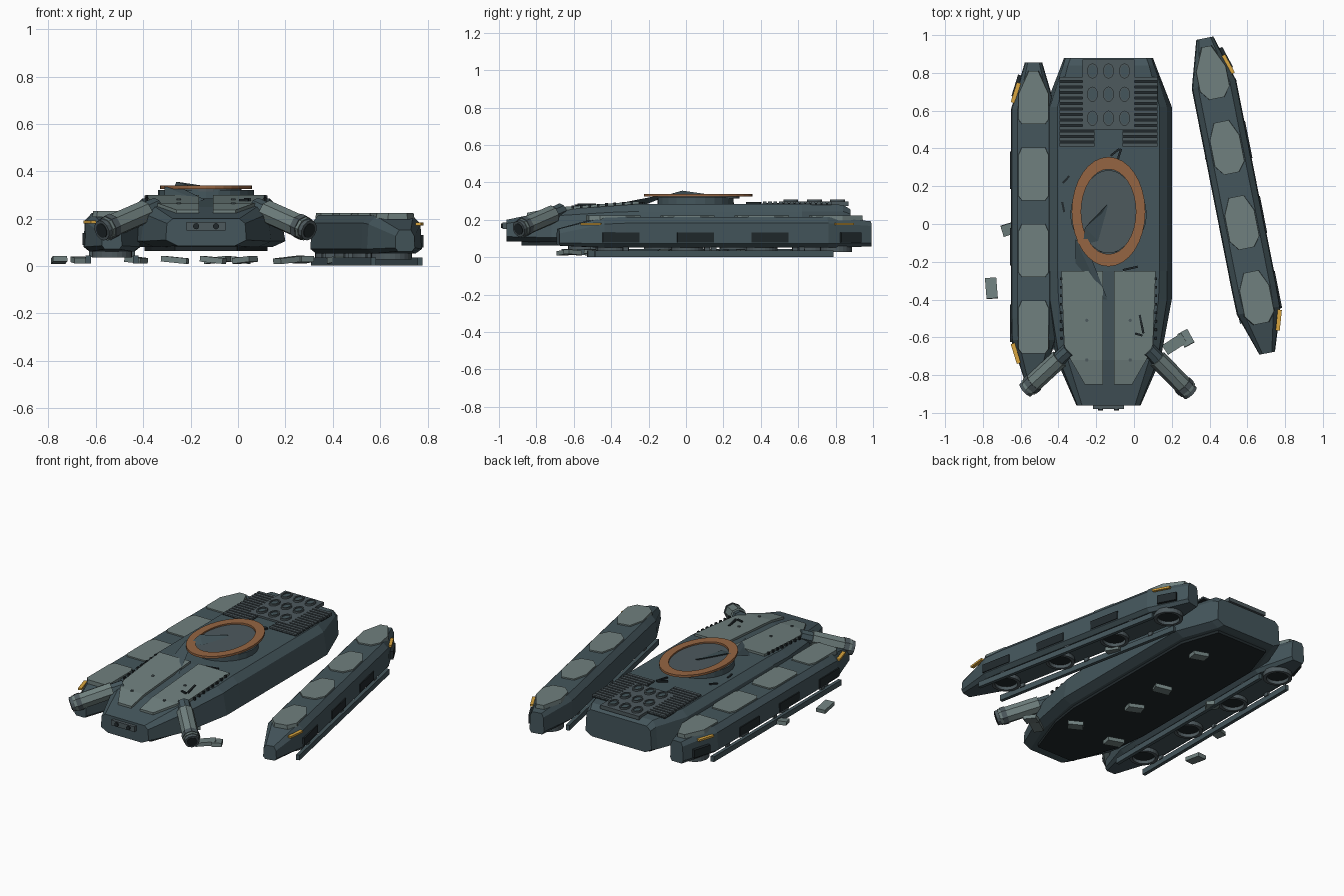
import bpy, bmesh, math
from mathutils import Vector, Matrix

if "Cube" in bpy.data.objects:
    bpy.data.objects.remove(bpy.data.objects["Cube"])


def mat(name, *c):
    m = bpy.data.materials.new(name)
    m.diffuse_color = (*c, 1)
    m.use_nodes = True
    m.node_tree.nodes["Principled BSDF"].inputs["Base Color"].default_value = m.diffuse_color
    return m


HULL = mat("hull_paint", .058, .092, .106)
PLATE = mat("plate_paint", .16, .215, .21)
METAL = mat("dull_metal", .075, .1, .11)
DARK = mat("black", .015, .022, .025)
RUST = mat("scorched_ring", .3, .13, .055)
AMBER = mat("amber", .7, .38, .05)
CX = -.135  # hull centre line


def finish(name, bm, m, M=None):
    bmesh.ops.recalc_face_normals(bm, faces=bm.faces)
    me = bpy.data.meshes.new(name)
    bm.to_mesh(me)
    bm.free()
    me.materials.append(m)
    o = bpy.data.objects.new(name, me)
    bpy.context.collection.objects.link(o)
    if M is not None:
        o.matrix_world = M
    return o


def loft(name, sections, m, M=None):
    bm = bmesh.new()
    rows = [[bm.verts.new(p) for p in s] for s in sections]
    n = len(rows[0])
    for a, b in zip(rows, rows[1:]):
        for i in range(n):
            bm.faces.new((a[i], a[(i + 1) % n], b[(i + 1) % n], b[i]))
    bm.faces.new(rows[0])
    bm.faces.new(rows[-1][::-1])
    return finish(name, bm, m, M)


def box(name, c, size, m, rot=0, tilt=0, M=None):
    bm = bmesh.new()
    bmesh.ops.create_cube(bm, size=1, matrix=Matrix.Diagonal((*size, 1)))
    T = Matrix.Translation(c) @ Matrix.Rotation(rot, 4, 'Z') @ Matrix.Rotation(tilt, 4, 'X')
    return finish(name, bm, m, T if M is None else M @ T)


def cyl(name, a, b, r, m, n=8, sx=1, sy=1, r2=None):
    a, b = Vector(a), Vector(b)
    bm = bmesh.new()
    bmesh.ops.create_cone(bm, cap_ends=True, segments=n, radius1=r, radius2=r if r2 is None else r2,
                          depth=(b - a).length)
    q = (b - a).to_track_quat('Z', 'Y').to_matrix().to_4x4()
    return finish(name, bm, m, Matrix.Translation((a + b) / 2) @ q @ Matrix.Diagonal((sx, sy, 1, 1)))


def ring(name, c, outer, inner, h, m, n=32, M=None):
    bm = bmesh.new()
    rows = []
    for i in range(n):
        t = 2 * math.pi * i / n
        rows.append([bm.verts.new((c[0] + r[0] * math.cos(t), c[1] + r[1] * math.sin(t), c[2] + z))
                     for r, z in ((outer, 0), (outer, h), (inner, h), (inner, 0))])
    for i in range(n):
        a, b = rows[i], rows[(i + 1) % n]
        for k in range(4):
            bm.faces.new((a[k], a[(k + 1) % 4], b[(k + 1) % 4], b[k]))
    return finish(name, bm, m, M)


def sect(y, halves, zs, cx=0):
    """Mirrored cross-section, bottom to top."""
    r = [(cx + h, y, z) for h, z in zip(halves, zs)]
    return r + [(cx - h, y, z) for h, z in reversed(list(zip(halves, zs)))]


# Hull: half widths and heights at stations from nose to tail
stations = [(-.96, (.12, .17, .165, .14), (.085, .11, .18, .2)),
            (-.72, (.22, .275, .26, .215), (.08, .105, .22, .25)),
            (-.4, (.28, .335, .31, .265), (.08, .105, .24, .274)),
            (-.25, (.28, .335, .31, .27), (.08, .105, .245, .285)),
            (.62, (.28, .335, .31, .27), (.08, .105, .245, .285)),
            (.84, (.2, .25, .24, .215), (.08, .105, .245, .28)),
            (.88, (.19, .235, .228, .2), (.085, .11, .23, .255))]
loft("hull", [sect(y, h, z, CX) for y, h, z in stations], HULL)
loft("belly_plate", [sect(y, (h, h), (.063, .09), CX) for y, h in
                     ((-.88, .13), (-.6, .23), (-.4, .26), (.58, .26), (.82, .18))], DARK)


def deck(y):
    for a, b in zip(stations, stations[1:]):
        if y <= b[0]:
            t = (y - a[0]) / (b[0] - a[0])
            return a[2][-1] * (1 - t) + b[2][-1] * t


# Front armour plates with bolts
for s, side in ((-1, "left"), (1, "right")):
    rows = [(-.85, .03, .125), (-.72, .03, .2), (-.64, .03, .235), (-.25, .03, .25)]
    loft(side + "_front_plate", [[(CX + s * x, y, deck(y) + dz) for x, dz in
                                  ((a, -.01), (b, -.01), (b, .014), (a, .014))] for y, a, b in rows], PLATE)
    for y in (-.51, -.72):
        cyl("plate_bolt", (CX + s * .115, y, deck(y)), (CX + s * .115, y, deck(y) + .019), .009, METAL)
    for i in range(8):
        y = -.29 - i * .045
        box("edge_bolt", (CX + s * .25, y, deck(y) + .009), (.012, .014, .016), DARK)

# Nose lamp box
box("lamp_box", (-.135, -.965, .168), (.165, .03, .034), METAL)
for s in (-1, 1):
    cyl("nose_lamp", (CX + s * .042, -.96, .168), (CX + s * .042, -.988, .168), .013, DARK, 12)

# Engine deck: slats, vent block and nine exhaust discs
for s in (-1, 1):
    for i in range(13):
        box("engine_slat", (CX + s * .167, .42 + i * .029, .289), (.187, .019, .016), METAL)
    box("slat_bed", (CX + s * .167, .594, .284), (.187, .37, .01), DARK)
box("vent_block", (CX, .685, .285), (.275, .37, .024), METAL)
for x in (-.085, 0, .085):
    for y in (.56, .687, .81):
        ring("exhaust_rim", (CX + x, y, .295), (.029, .04), (.021, .031), .014, METAL, 16)
        cyl("exhaust_core", (CX + x, y, .29), (CX + x, y, .302), 1, HULL, 16, .022, .032)

# Empty turret mount with scorched ring and torn shards
cyl("turret_base", (CX, .05, .28), (CX, .05, .322), .203, HULL, 24)
cyl("turret_floor", (CX, .065, .315), (CX, .065, .33), 1, METAL, 32, .15, .22)
ring("turret_ring", (CX, .065, .325), (.195, .29), (.145, .225), .014, RUST)
loft("torn_shard", [[(-.14, .105, .338), (-.15, .095, .33), (-.14, .09, .33)],
                    [(-.26, -.02, .356), (-.27, -.11, .33), (-.19, -.09, .335)]], HULL)
loft("fallen_shard", [[(-.31, -.08, .335), (-.31, -.22, .28), (-.23, -.17, .325)],
                      [(-.17, -.38, .28), (-.17, -.4, .272), (-.14, -.4, .28)]], HULL)

# Battle scars on the deck
for x, y, L, r, z in ((-.36, .235, .05, -.75, .286), (-.375, .09, .055, .2, .285), (-.08, .36, .08, -.3, .289),
                      (-.1, .38, .06, -.9, .289), (-.02, -.235, .08, -1.35, .288), (.04, -.53, .1, .2, .281),
                      (.025, -.585, .04, 1.3, .277), (.005, -.27, .03, .8, .285)):
    box("scar", (x, y, z), (.011, L, .012), DARK, r)


# Hover pods: body, top pads, vents, lift rings and skids
def pod(side, M, out, cham):
    st = [(-.85, (.03, .042, .04, .025), (.065, .08, .13, .155)),
          (-.62, (.09, .118, .112, .08), (.055, .075, .18, .214)),
          (-.5, (.095, .12, .115, .085), (.055, .075, .185, .218)),
          (.6, (.095, .12, .115, .085), (.055, .075, .185, .218)),
          (.85, (.035, .046, .042, .03), (.06, .08, .17, .195))]
    loft(side + "_pod", [sect(y, h, z) for y, h, z in st], HULL, M)
    for i, y in enumerate((.665, .26, -.145, -.55)):
        w, L = .083, .14
        tip = .055 if i == 0 else cham
        rows = [(y - L, w - cham), (y - L + cham * 1.3, w), (y + L - tip * 2.2, w), (y + L, w - tip)]
        loft(side + "_pod_pad", [sect(a, (b, b - .004), (.2, .226)) for a, b in rows], PLATE, M)
        ring(side + "_lift_ring", (0, y, .03), (.085, .085), (.066, .066), .032, METAL, 24, M)
        cyl_c = M @ Vector((0, y, .05))
        cyl(side + "_lift_hub", cyl_c, cyl_c + Vector((0, 0, .012)), .064, DARK, 24)
        if i:
            box(side + "_pod_vent", (out * .115, y + .02, .108), (.018, .2, .052), DARK, M=M)
        else:
            box(side + "_pod_vent", (out * .085, y + .06, .108), (.03, .12, .052), DARK, out * .3, M=M)
    for s in (-1, 1):
        box(side + "_marker", (out * .094, s * .69, .18), (.022, .11, .012), AMBER, out * s * .3, M=M)
        box(side + "_skid", (s * .1, -.02, .022), (.022, 1.3, .034), HULL, M=M)
        for y in (-.5, -.02, .46):
            box(side + "_skid_strut", (s * .09, y, .048), (.014, .03, .03), METAL, M=M)


pod("left", Matrix.Translation((-.532, .005, .006)), -1, .018)
pod("right", Matrix.Translation((.54, .15, -.003)) @ Matrix.Rotation(math.radians(11.2), 4, 'Z'), 1, .04)

# Drooping front guns
for side, a, b in (("left", (-.38, -.7, .235), (-.575, -.88, .15)), ("right", (.11, -.7, .235), (.305, -.88, .15))):
    if side == "right":
        b = (.3, -.895, .15)
    a, b = Vector(a), Vector(b)
    d = (b - a).normalized()
    cyl(side + "_gun_mount", a - d * .05, a + d * .05, .04, HULL)
    cyl(side + "_gun_barrel", a + d * .02, b - d * .02, .05, PLATE)
    cyl(side + "_gun_collar", b - d * .07, b, .044, METAL, 12)
    cyl(side + "_gun_collar_band", b - d * .065, b - d * .035, .054, METAL, 8)
    cyl(side + "_gun_bore", b - d * .01, b + d * .003, .032, DARK, 12)

# Debris lying on the ground
for i, (x, y, r, L) in enumerate(((-.67, -.03, .3, .06), (-.755, -.34, .08, .11), (.215, -.635, -1., .12),
                                  (.275, -.605, .5, .08), (-.105, -.12, 1.3, .1), (-.087, .153, 1.2, .1),
                                  (0, .59, 1.4, .1), (.03, -.495, .9, .09), (-.266, -.5, 1.4, .11),
                                  (.42, .32, .4, .09), (-.43, .2, 1., .08))):
    box("debris_chunk", (x, y, .026), (.06, L, .024), PLATE, r, .1 * (-1) ** i)
